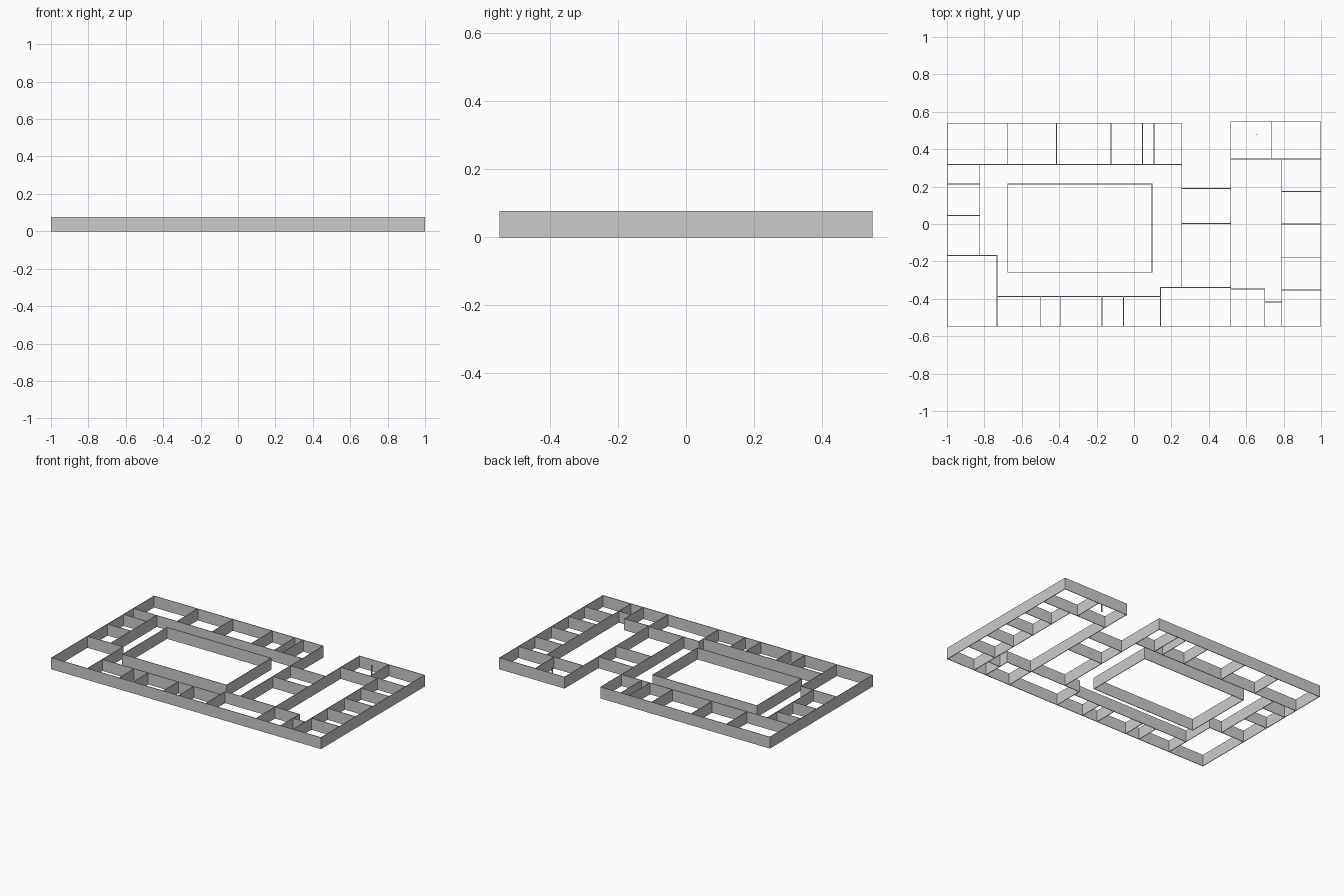
import bpy, bmesh
from mathutils import Matrix

if "Cube" in bpy.data.objects:
    bpy.data.objects.remove(bpy.data.objects["Cube"])

H = 0.077   # wall height
T = 0.004   # wall thickness
N, S, W, E = 0.547, -0.547, -0.998, 0.998


def box(bm, x0, x1, y0, y1):
    m = Matrix.Translation(((x0 + x1) / 2, (y0 + y1) / 2, H / 2))
    bmesh.ops.create_cube(bm, size=1, matrix=m @ Matrix.Diagonal((x1 - x0, y1 - y0, H, 1)))


def walls(name, runs):
    """Each run is (axis, fixed coordinates, start, end)."""
    bm = bmesh.new()
    h = T / 2
    for axis, fixed, a, b in runs:
        for f in fixed:
            if axis == 'x':     # runs along x at y = f
                box(bm, a - h, b + h, f - h, f + h)
            else:               # runs along y at x = f
                box(bm, f - h, f + h, a - h, b + h)
    me = bpy.data.meshes.new(name)
    bm.to_mesh(me)
    bm.free()
    bpy.context.collection.objects.link(bpy.data.objects.new(name, me))


# Outer shell
walls("outer_walls", [
    ('x', [S], W, E), ('y', [W], S, 0.538), ('y', [E], S, N),
    ('x', [0.538], W, 0.255), ('x', [N], 0.517, E)])

# Courtyard in the middle of the large wing
walls("courtyard_walls", [
    ('x', [0.214, -0.258], -0.675, 0.096), ('y', [-0.675, 0.096], -0.258, 0.214)])

# Long corridor walls around the courtyard
walls("corridor_walls", [
    ('x', [0.318], W, 0.255), ('y', [0.255], -0.34, 0.538),
    ('y', [-0.825], -0.168, 0.318), ('x', [-0.168], W, -0.733),
    ('y', [-0.733], S, -0.168), ('x', [-0.388], -0.733, 0.142),
    ('y', [0.142], S, -0.34), ('x', [-0.34], 0.142, 0.517)])

# Room dividers
walls("back_room_dividers", [('y', [-0.675, -0.415, -0.123, 0.045, 0.107], 0.318, 0.538)])
walls("left_room_dividers", [('x', [0.214, 0.045], W, -0.825)])
walls("front_room_dividers", [('y', [-0.498, -0.394, -0.171, -0.056], S, -0.388)])
walls("link_passage_walls", [('x', [0.19, 0.003], 0.255, 0.517)])

# Right wing
walls("right_wing_walls", [
    ('y', [0.517], S, N), ('x', [0.347], 0.517, E), ('y', [0.734], 0.347, N),
    ('y', [0.79], S, 0.347), ('x', [-0.348], 0.517, 0.699),
    ('y', [0.699], S, -0.348), ('x', [-0.417], 0.699, 0.79)])
walls("right_room_dividers", [('x', [0.174, 0.0, -0.18, -0.353], 0.79, E)])

# Small free-standing post
walls("post", [('x', [0.48], 0.653, 0.657)])
